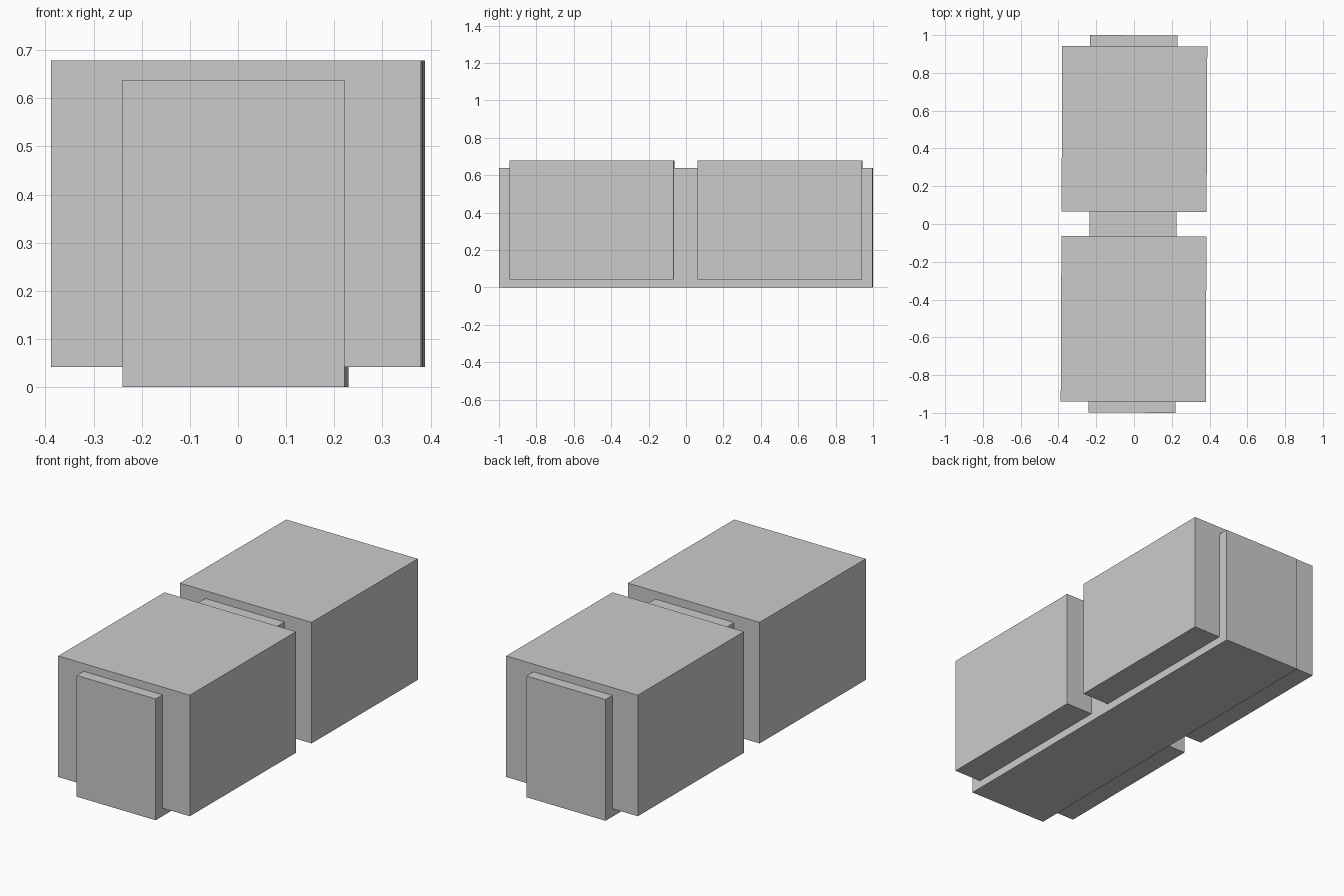
import bpy
from mathutils import Matrix

if "Cube" in bpy.data.objects:
    bpy.data.objects.remove(bpy.data.objects["Cube"])

# The whole model is turned very slightly clockwise about z
TURN = Matrix.Rotation(-0.0043, 4, 'Z')


def box(name, x, y, z):
    """Box spanning the given (min, max) ranges, turned with the model."""
    bpy.ops.mesh.primitive_cube_add(size=1)
    ob = bpy.context.object
    ob.name = name
    mid = [(a + b) / 2 for a, b in (x, y, z)]
    size = [b - a for a, b in (x, y, z)]
    ob.data.transform(TURN @ Matrix.Translation(mid) @ Matrix.Diagonal((*size, 1)))
    return ob


# Long core running through both blocks and standing on the ground
box("core", (-0.236, 0.225), (-0.999, 0.999), (0, 0.638))

# Two wide blocks around the core, raised off the ground
for name, y in (("front_block", (-0.942, -0.064)), ("back_block", (0.064, 0.942))):
    box(name, (-0.384, 0.384), y, (0.042, 0.679))
